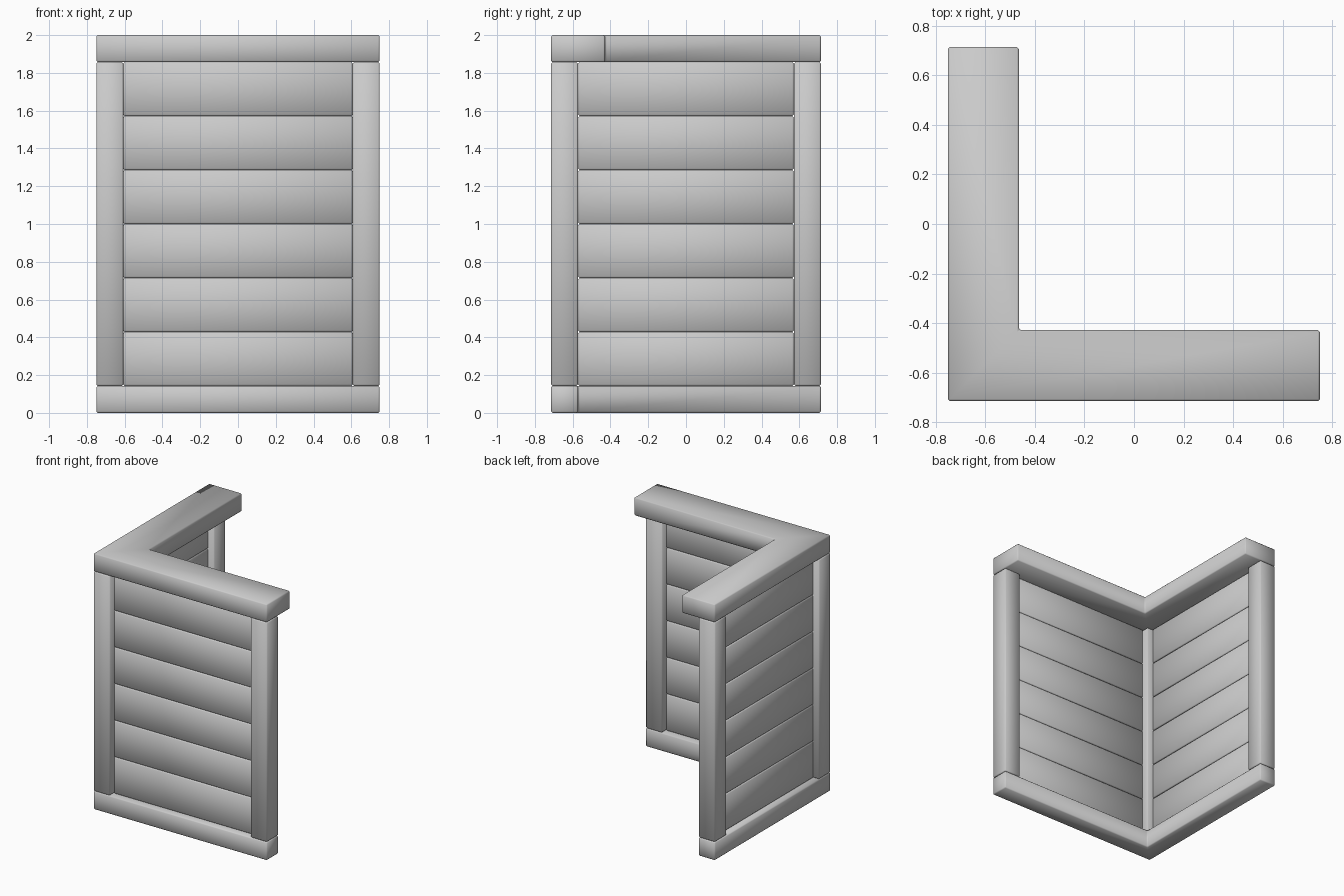
import bpy, bmesh

if "Cube" in bpy.data.objects:
    bpy.data.objects.remove(bpy.data.objects["Cube"])

U = 1 / 7                       # timber thickness
X, Y, H = 0.75, 5 * U, 2.0      # half extents and height
REC = U / 3                     # plank recess from post faces


def prism(name, outline, z0, z1, bevel=0.008):
    """Extrude a counter-clockwise outline, soften its edges, shade smooth."""
    bm = bmesh.new()
    base = bm.faces.new([bm.verts.new((x, y, z0)) for x, y in outline])
    top = bmesh.ops.extrude_face_region(bm, geom=[base], use_keep_orig=True)
    for v in top["geom"]:
        if isinstance(v, bmesh.types.BMVert):
            v.co.z = z1
    bmesh.ops.recalc_face_normals(bm, faces=bm.faces)
    for f in bm.faces:
        f.smooth = True
    me = bpy.data.meshes.new(name)
    bm.to_mesh(me)
    bm.free()
    ob = bpy.data.objects.new(name, me)
    bpy.context.collection.objects.link(ob)
    m = ob.modifiers.new("soft_edges", "BEVEL")
    m.width = bevel
    m.segments = 1
    m.limit_method = 'ANGLE'
    return ob


def box(name, x0, x1, y0, y1, z0, z1):
    return prism(name, [(x0, y0), (x1, y0), (x1, y1), (x0, y1)], z0, z1)


def l_rail(name, w, z0, z1):
    return prism(name, [(-X, -Y), (X, -Y), (X, -Y + w), (-X + w, -Y + w),
                        (-X + w, Y), (-X, Y)], z0, z1)


# L-shaped rails: narrow sill and wide cap overhanging inwards
l_rail("bottom_rail", U, 0, U)
l_rail("top_rail", 2 * U, H - U, H)

# Posts at the corner and at both free ends
for name, px, py in (("corner_post", -X, -Y), ("right_post", X - U, -Y),
                     ("back_post", -X, Y - U)):
    box(name, px, px + U, py, py + U, U, H - U)

# Six recessed planks in each wall
for i in range(6):
    z = U + i * 2 * U
    box(f"front_plank_{i + 1}", -X + U, X - U, -Y + REC, -Y + U - REC, z, z + 2 * U)
    box(f"side_plank_{i + 1}", -X + REC, -X + U - REC, -Y + U, Y - U, z, z + 2 * U)
